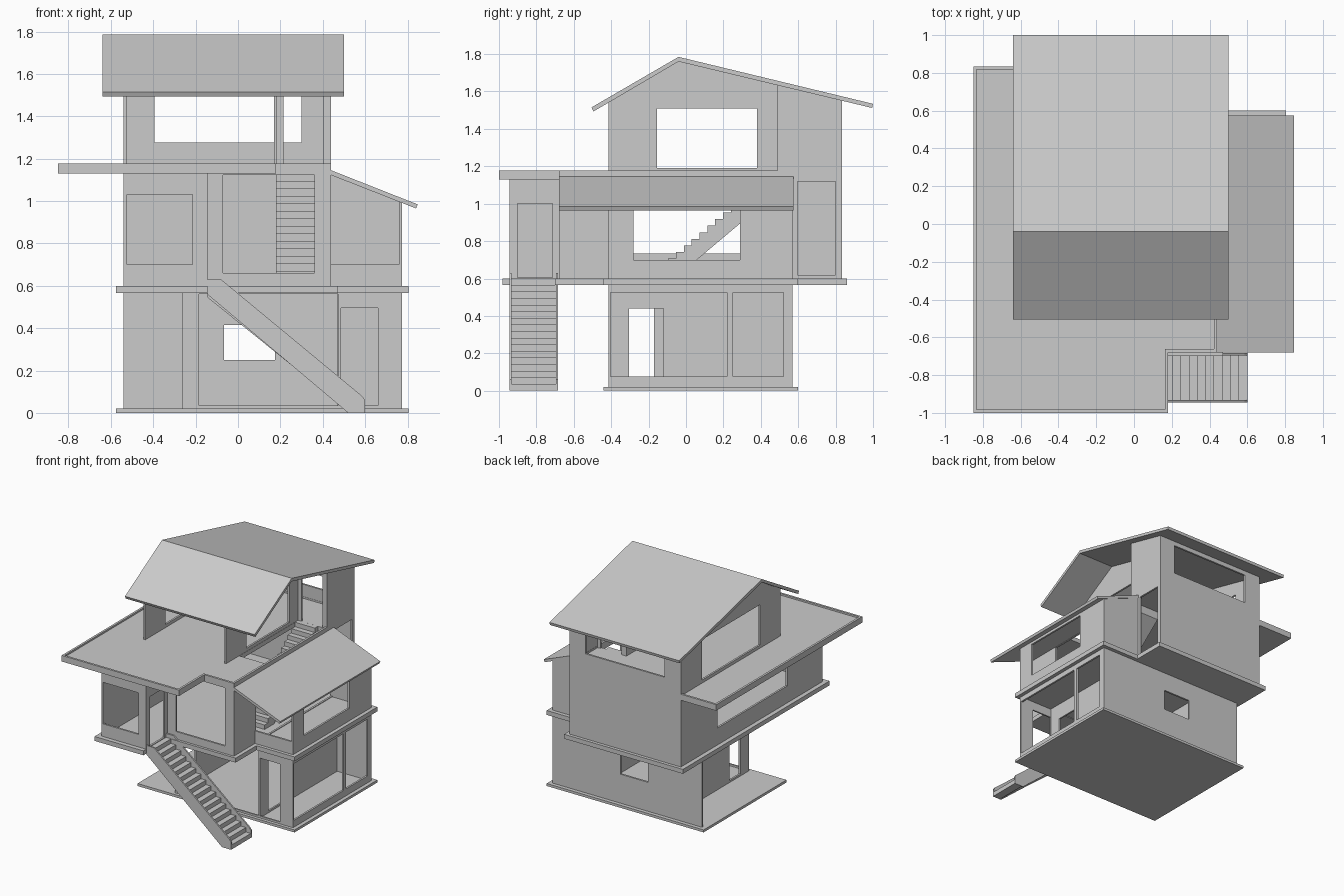
import bpy, bmesh

T = 0.015  # wall thickness


def rect(u0, u1, v0, v1):
    return [(u0, v0), (u1, v0), (u1, v1), (u0, v1)]


def prism(name, axis, a, b, outline, *holes):
    """Flat outline with holes, extruded from a to b along an axis."""
    place = {'x': lambda u, v: (a, u, v), 'y': lambda u, v: (u, a, v),
             'z': lambda u, v: (u, v, a)}[axis]
    bm = bmesh.new()
    for loop in (outline, *holes):
        vs = [bm.verts.new(place(*p)) for p in loop]
        for i in range(len(vs)):
            bm.edges.new((vs[i - 1], vs[i]))
    bmesh.ops.triangle_fill(bm, use_beauty=True, edges=bm.edges[:])
    ext = bmesh.ops.extrude_face_region(bm, geom=bm.faces[:], use_keep_orig=True)
    move = [0, 0, 0]
    move['xyz'.index(axis)] = b - a
    bmesh.ops.translate(bm, vec=move,
                        verts=[g for g in ext['geom'] if isinstance(g, bmesh.types.BMVert)])
    bmesh.ops.recalc_face_normals(bm, faces=bm.faces[:])
    me = bpy.data.meshes.new(name)
    bm.to_mesh(me)
    bm.free()
    ob = bpy.data.objects.new(name, me)
    bpy.context.collection.objects.link(ob)
    return ob


def steps(u0, du, z0, dz, n, t):
    """Stepped profile with a sloping underside."""
    pts = [(u0, z0)]
    for i in range(n):
        pts += [(u0 + i * du, z0 + (i + 1) * dz), (u0 + (i + 1) * du, z0 + (i + 1) * dz)]
    return pts + [(u0 + n * du, z0 + n * dz - t), (u0 + du * t / dz, z0)]


def under_roof(y):
    return 1.762 + ((y + 0.04) * 0.587 if y < -0.04 else -(y + 0.04) * 0.24)


def gable(y0, y1, z0):
    ys = [y1, -0.04, y0] if y0 < -0.04 else [y1, y0]
    return [(y0, z0), (y1, z0)] + [(y, under_roof(y)) for y in ys]


# ground floor
prism('ground_slab', 'z', 0, 0.02, rect(-0.575, 0.805, -0.44, 0.6))
prism('ground_back_wall', 'y', 0.57 - T, 0.57, rect(-0.54, 0.775, 0.02, 0.565),
      rect(-0.065, 0.175, 0.25, 0.415))
prism('ground_left_wall', 'x', -0.265, -0.25, rect(-0.415, 0.57 - T, 0.02, 0.565),
      rect(-0.305, -0.17, 0.035, 0.44))
prism('ground_front_wall', 'y', -0.415, -0.403, rect(-0.265, 0.775, 0.02, 0.566),
      rect(-0.185, 0.472, 0.035, 0.56), rect(0.485, 0.66, 0.035, 0.495))
prism('ground_inner_wall', 'x', 0.47, 0.483, rect(-0.403, 0.57 - T, 0.02, 0.565),
      rect(-0.305, -0.12, 0.035, 0.44))
prism('ground_right_wall', 'x', 0.775 - T, 0.775, rect(-0.413, 0.57, 0.02, 0.565),
      rect(-0.403, 0.22, 0.075, 0.525), rect(0.25, 0.52, 0.075, 0.525))

# middle slab with porch, and entry stair
prism('middle_slab', 'z', 0.565, 0.6,
      [(-0.575, -0.98), (-0.145, -0.98), (-0.145, -0.7), (0.47, -0.7), (0.47, -0.44),
       (0.805, -0.44), (0.805, 0.6), (0.47, 0.6), (0.47, 0.86), (-0.575, 0.86)])
prism('entry_steps', 'y', -0.932, -0.696, steps(0.6, -0.0438, 0, 0.0353, 17, 0.055))
for y in (-0.944, -0.696):
    prism('entry_stringer', 'y', y, y + 0.012,
          [(0.52, 0), (0.6, 0), (0.6, 0.06), (0.585, 0.08), (-0.08, 0.63),
           (-0.145, 0.63), (-0.145, 0.56)])

# middle floor walls
prism('middle_left_wall', 'x', -0.54, -0.54 + T, rect(-0.945, 0.835, 0.6, 1.13),
      rect(-0.5, 0.375, 0.735, 1.03))
prism('middle_front_left_wall', 'y', -0.945, -0.945 + T, rect(-0.54, -0.145, 0.6, 1.13),
      rect(-0.525, -0.215, 0.7, 1.03))
prism('porch_door_wall', 'x', -0.145 - T, -0.145, rect(-0.945, -0.68, 0.6, 1.13),
      rect(-0.9, -0.715, 0.605, 1.0))
prism('middle_front_right_wall', 'y', -0.68, -0.68 + T, rect(-0.16, 0.44, 0.6, 1.13),
      rect(-0.07, 0.36, 0.66, 1.122))
prism('middle_right_wall', 'x', 0.44 - T, 0.44, rect(-0.68, 0.835, 0.6, 1.13),
      rect(-0.4, 0.555, 0.605, 1.12), rect(0.595, 0.8, 0.62, 1.12))
prism('tall_back_wall', 'y', 0.835 - T, 0.835, rect(-0.54, 0.44, 0.6, 1.555),
      rect(-0.395, 0.3, 1.275, 1.515))

# side annex with lean-to roof
prism('annex_front_wall', 'y', -0.415, -0.415 + T,
      [(0.44, 0.6), (0.775, 0.6), (0.775, 0.995), (0.76, 1.0), (0.76, 0.7), (0.44, 0.7)])
prism('annex_back_wall', 'y', 0.57 - T, 0.57,
      [(0.44, 0.6), (0.775, 0.6), (0.775, 0.995), (0.44, 1.127)])
prism('annex_right_wall', 'x', 0.775 - T, 0.775, rect(-0.415, 0.57, 0.6, 0.996),
      rect(-0.28, 0.29, 0.7, 0.97))
prism('annex_roof', 'y', -0.68, 0.575,
      [(0.44, 1.122), (0.84, 0.965), (0.848, 0.984), (0.44, 1.145)])

# inner stair
prism('inner_stair', 'x', 0.18, 0.36, steps(-0.18, 0.042, 0.6, 0.0353, 16, 0.1))

# terrace slab with stair hole and raised rim
prism('terrace_slab', 'z', 1.13, 1.165,
      [(-0.85, -1), (0.18, -1), (0.18, -0.68), (0.44, -0.68), (0.44, 0.835), (-0.85, 0.835)],
      rect(0.187, 0.424, -0.25, 0.488))
prism('terrace_rim', 'z', 1.165, 1.178,
      [(-0.85, -1), (0.18, -1), (0.18, -0.68), (0.44, -0.68), (0.44, 0.835), (-0.85, 0.835)],
      [(-0.833, -0.983), (0.163, -0.983), (0.163, -0.663), (0.423, -0.663),
       (0.423, 0.818), (-0.833, 0.818)])

# top room, open to the front
prism('top_left_wall', 'x', -0.54, -0.54 + T, gable(-0.415, 0.835, 1.16),
      rect(-0.16, 0.57, 1.19, 1.51))
prism('top_right_wall', 'x', 0.17, 0.185, gable(-0.415, 0.5, 1.13),
      rect(-0.155, 0.38, 1.19, 1.51))
prism('stairhead_side_wall', 'x', 0.44 - T, 0.44, gable(0.49, 0.835, 1.13))
prism('stairhead_front_wall', 'y', 0.49, 0.49 + T,
      [(0.17, 1.13), (0.215, 1.13), (0.215, 1.57), (0.4, 1.57), (0.4, 1.13),
       (0.44, 1.13), (0.44, 1.635), (0.17, 1.635)])

# main roof
prism('main_roof', 'x', -0.64, 0.5,
      [(-0.495, 1.493), (-0.04, 1.76), (0.995, 1.512), (1.0, 1.534),
       (-0.04, 1.785), (-0.505, 1.515)])
